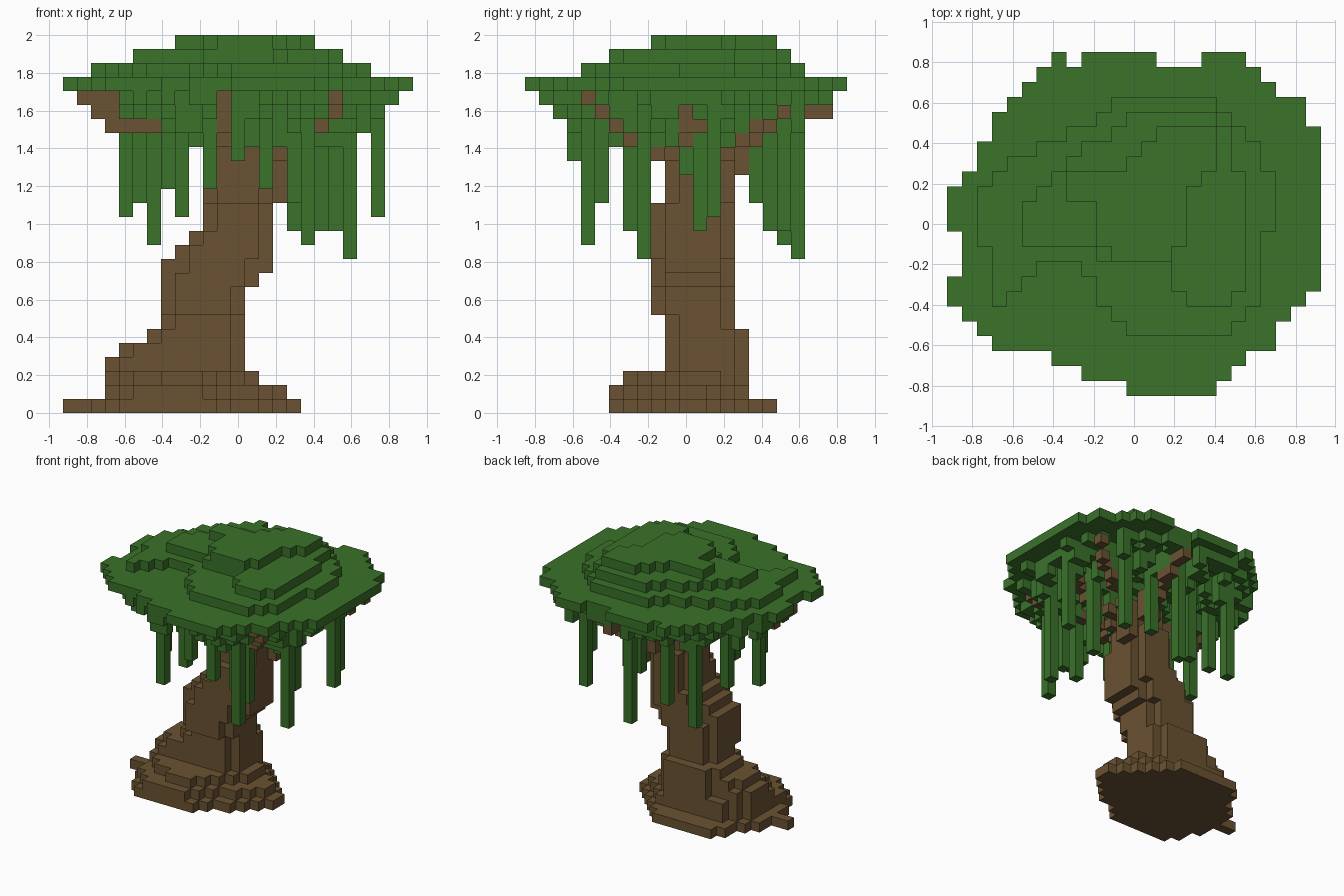
import bpy
import bmesh
import random
from mathutils import Vector

random.seed(4)
CELL = 2 / 27                      # edge of one cube
CENTRE = Vector((12.5, 11.5, 0))   # middle of the cube grid
SIDES = [Vector(d) for d in ((1, 0, 0), (-1, 0, 0), (0, 1, 0), (0, -1, 0), (0, 0, 1), (0, 0, -1))]

cube = bpy.data.objects.get("Cube")
if cube:
    bpy.data.objects.remove(cube, do_unlink=True)


def make_material(name, colour):
    material = bpy.data.materials.new(name)
    material.use_nodes = True
    material.diffuse_color = (*colour, 1)
    material.node_tree.nodes["Principled BSDF"].inputs["Base Color"].default_value = (*colour, 1)
    return material


def inside(x, y, outline):
    """Even-odd test of a point against a closed outline."""
    hit = False
    for (ax, ay), (bx, by) in zip(outline, outline[1:] + outline[:1]):
        if (ay > y) != (by > y) and x < ax + (y - ay) * (bx - ax) / (by - ay):
            hit = not hit
    return hit


def slab(layer, outline):
    """One layer of cubes filling an outline."""
    return {(i, j, layer) for i in range(25) for j in range(23)
            if inside(i + 0.5, j + 0.5, outline)}


def rounded_block(low, high, x0, x1, y0, y1):
    """Stack of cubes with a round-cornered plan."""
    cells = set()
    for i in range(x0, x1):
        for j in range(y0, y1):
            u = abs(2 * (i + 0.5 - x0) / (x1 - x0) - 1)
            v = abs(2 * (j + 0.5 - y0) / (y1 - y0) - 1)
            if u ** 2 + v ** 2 < 1.05:
                cells |= {(i, j, k) for k in range(low, high)}
    return cells


def limb(start, end):
    """Line of cubes between two cells."""
    a, b = Vector(start), Vector(end)
    steps = int(max(abs(c) for c in b - a))
    return {tuple(round(c) for c in a.lerp(b, t / steps)) for t in range(steps + 1)}


# Root flare
roots = slab(0, [(4, 6), (10, 6), (17.1, 11), (17.1, 12), (16, 13), (13, 16.6), (12, 18), (5, 18),
                 (3, 14), (2, 13), (2, 12), (0, 12), (0, 11), (2, 11), (2, 10), (3, 9)])
roots |= slab(1, [(5, 6), (9, 6), (15, 10.4), (16, 11), (16, 13), (13, 16), (6, 16),
                  (3, 14), (3, 9)])
roots |= slab(2, [(8, 7), (10, 7), (14, 11), (14, 13), (12, 16), (6, 16), (3, 13.5), (3, 10)])

# Leaning trunk with a side and a back buttress
trunk = set()
for section in ((3, 4, 3, 9, 10, 15), (4, 5, 4, 9, 10, 15), (3, 6, 6, 13, 10, 16),
                (6, 7, 7, 13, 10, 15), (7, 9, 7, 13, 9, 15), (9, 10, 7, 14, 9, 15),
                (10, 11, 7, 15, 9, 15), (11, 12, 8, 15, 9, 15), (12, 13, 9, 15, 9, 15),
                (13, 15, 10, 15, 9, 15), (15, 17, 10, 15, 10, 15), (17, 20, 11, 14, 10, 14)):
    trunk |= rounded_block(*section)
trunk |= rounded_block(3, 6, 7, 9, 15, 16)

# Branches spreading under the crown
front_tips = [(1, 9, 22), (2, 9, 22), (3, 9, 22), (2, 9, 21), (3, 9, 21), (3, 9, 20),
              (4, 9, 20), (5, 9, 20), (11, 5, 20), (11, 5, 21), (11, 5, 22)]
side_tips = [(17, 7, 19), (22, 18, 21), (21, 17, 20), (14, 20, 21), (14, 21, 21),
             (20, 11, 21), (20, 11, 20), (20, 12, 20)]
corner_tips = [(19, 4, 22), (19, 5, 21), (18, 6, 20)]
front_tips += corner_tips
side_tips += corner_tips
branches = set(front_tips + side_tips)
for start, tip in (((11, 11, 19), (5, 9, 20)), ((12, 12, 17), (17, 7, 19)),
                   ((12, 12, 17), (21, 17, 20)), ((12, 12, 17), (14, 20, 21)),
                   ((12, 12, 17), (20, 11, 20)), ((12, 12, 17), (11, 5, 20))):
    branches |= limb(start, tip)
branches |= rounded_block(15, 19, 15, 16, 13, 15) | rounded_block(17, 20, 13, 15, 15, 16)

# Stepped crown
rim = [(12.6, 0), (18, 0), (20, 2.5), (22, 3), (22, 5), (24, 6), (25, 7), (25, 18), (24, 18),
       (24, 20), (22, 20.5), (20, 22), (20, 23), (17, 23), (16.5, 22), (14.5, 22), (14, 23),
       (9, 23), (8.5, 22), (8, 23), (7, 23), (3, 18), (2, 15), (0, 14), (0, 11), (1, 11),
       (1, 8), (0, 8), (0, 6.2), (3.2, 3), (6, 3), (9.2, 1.5), (12.4, 0.6)]
crown = slab(23, rim)
crown |= slab(24, [(12, 4), (18, 4), (20.5, 6), (21, 10), (22, 11), (22, 14.5), (18, 20),
                   (12, 20), (8.5, 17.5), (3, 15), (2, 13.5), (2, 10), (3, 9.5), (3, 6),
                   (5, 7), (7, 9), (9.5, 8.5), (10.5, 6.5)])
crown |= slab(25, [(17, 6), (19, 6), (20, 7.5), (20, 14), (18, 19), (12, 19), (11, 17.5),
                   (8, 15.5), (5.5, 13), (5, 10), (9, 10), (11, 9), (15, 8.5), (16, 6)])
crown |= slab(26, [(11, 9), (15, 9), (16, 10.5), (16.5, 14), (18, 16), (18, 17.5), (16, 18),
                   (14, 18), (12, 15.5), (8, 14.5), (8, 13), (10, 13), (10, 11)])


def covers_tip(i, j, k):
    """True where a leaf would hide a bare branch tip."""
    return (any(i == a and k == c and j < b for a, b, c in front_tips)
            or any(j == b and k == c and i > a for a, b, c in side_tips))


# Ragged leaves below the crown, shorter towards the rim
underleaves = set()
for i, j, _ in sorted(slab(23, rim)):
    reach = (((i - 12) / 12.5) ** 2 + ((j - 11) / 11.5) ** 2) ** 0.5
    longest = sum(reach < limit for limit in (0.94, 0.87, 0.8, 0.72))
    drop = min(longest, random.choice((0, 0, 0, 1, 1, 2, 2, 3, 4)))
    underleaves |= {(i, j, 22 - d) for d in range(drop) if not covers_tip(i, j, 22 - d)}

# Hanging vines: column and lowest layer
vines = set()
for i, j, low in ((20, 8, 11), (13, 19, 11), (17, 4, 12), (6, 18, 12), (16, 7, 13),
                  (10, 17, 13), (18, 12, 13), (19, 18, 13), (4, 10, 14), (22, 13, 14),
                  (8, 4, 14), (5, 14, 15), (16, 5, 15), (14, 16, 15), (7, 10, 16),
                  (10, 5, 16), (14, 4, 16), (17, 11, 17), (12, 3, 18), (9, 6, 19),
                  (19, 8, 19), (18, 16, 19), (20, 19, 20)):
    vines |= {(i, j, k) for k in range(low, 23) if not covers_tip(i, j, k)}

bark = make_material("bark_brown", (0.142, 0.085, 0.032))
leaf = make_material("leaf_green", (0.042, 0.168, 0.023))
parts = [("roots", roots, bark), ("trunk", trunk, bark), ("branches", branches, bark),
         ("crown", crown, leaf), ("vines", vines, leaf), ("underleaves", underleaves, leaf)]
filled = set().union(*(cells for _, cells, _ in parts))
used = set()


def build(name, cells, material):
    """Mesh the exposed cube sides of a part."""
    bm = bmesh.new()
    for cell in sorted(cells):
        middle = Vector(cell) + Vector((0.5, 0.5, 0.5))
        for n in SIDES:
            if tuple(int(c) for c in Vector(cell) + n) in filled:
                continue
            u = Vector((n.y, n.z, n.x)) / 2
            v = n.cross(u)
            ring = [middle + n / 2 + a * u + b * v for a, b in ((1, 1), (-1, 1), (-1, -1), (1, -1))]
            bm.faces.new([bm.verts.new((p - CENTRE) * CELL) for p in ring])
    bmesh.ops.remove_doubles(bm, verts=bm.verts, dist=CELL / 100)
    mesh = bpy.data.meshes.new(name)
    bm.to_mesh(mesh)
    bm.free()
    mesh.materials.append(material)
    bpy.context.collection.objects.link(bpy.data.objects.new(name, mesh))


for name, cells, material in parts:
    build(name, cells - used, material)
    used |= cells
